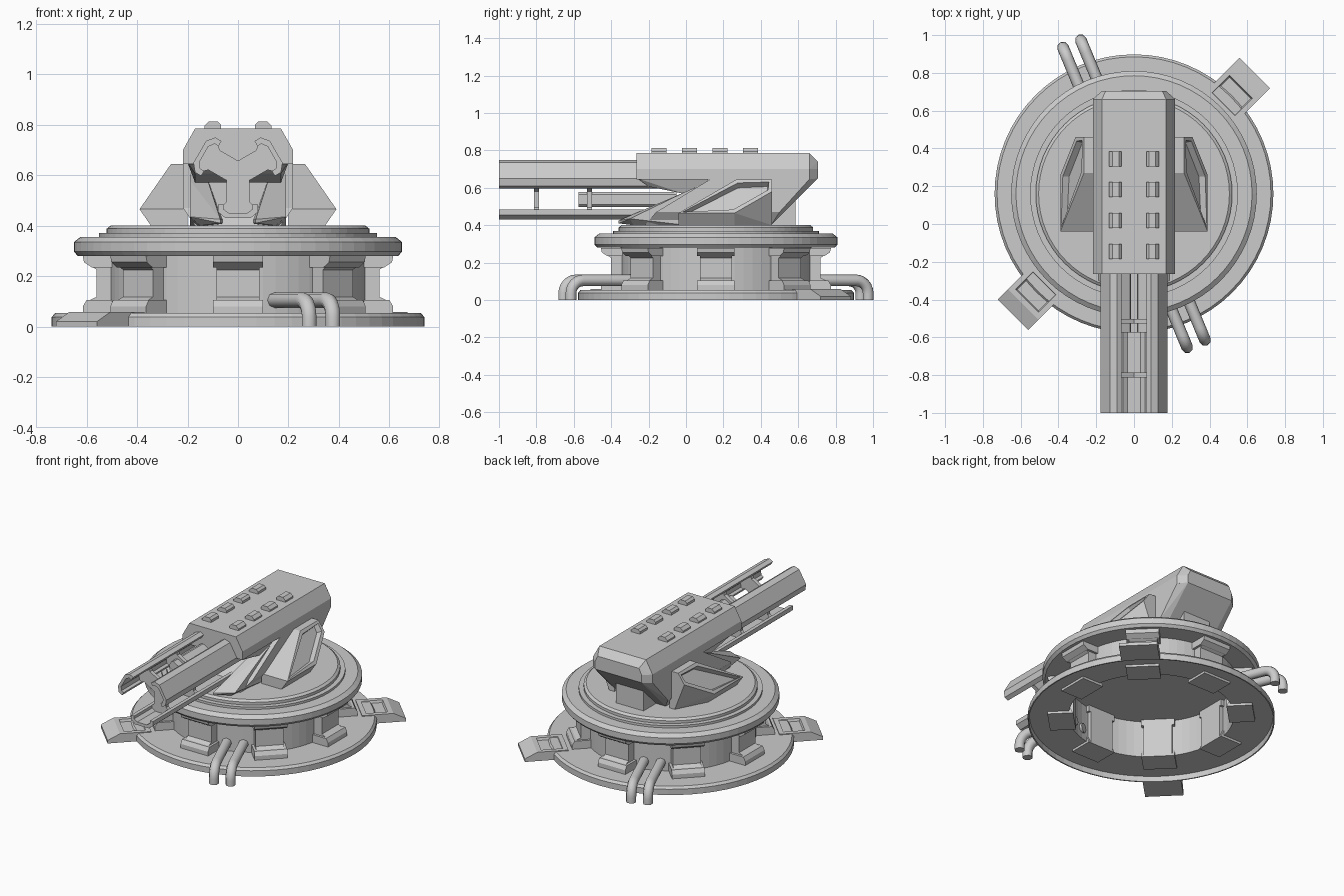
import bpy, bmesh
from math import sin, cos, pi, radians
from mathutils import Matrix, Vector

if "Cube" in bpy.data.objects:
    bpy.data.objects.remove(bpy.data.objects["Cube"])

CY = 0.16    # centre of the round base along y
AXIS_Z = 0.605  # barrel axis height


def finish(name, bm):
    bmesh.ops.recalc_face_normals(bm, faces=bm.faces)
    me = bpy.data.meshes.new(name)
    bm.to_mesh(me)
    bm.free()
    ob = bpy.data.objects.new(name, me)
    bpy.context.collection.objects.link(ob)
    return ob


def prism(name, pts, direction):
    """Extrude a planar outline of 3D points along a direction."""
    bm = bmesh.new()
    a = [bm.verts.new(p) for p in pts]
    b = [bm.verts.new(Vector(p) + Vector(direction)) for p in pts]
    bm.faces.new(a)
    bm.faces.new(b[::-1])
    for i in range(len(a)):
        j = (i + 1) % len(a)
        bm.faces.new((a[j], a[i], b[i], b[j]))
    return finish(name, bm)


def hull_bm(pts, mirror=False):
    bm = bmesh.new()
    for x, y, z in pts:
        for s in ((1, -1) if mirror else (1,)):
            bm.verts.new((x * s, y, z))
    r = bmesh.ops.convex_hull(bm, input=bm.verts)
    junk = [e for e in r["geom_interior"] if isinstance(e, bmesh.types.BMVert)]
    bmesh.ops.delete(bm, geom=junk, context='VERTS')
    bmesh.ops.dissolve_limit(bm, angle_limit=radians(2), verts=bm.verts, edges=bm.edges)
    bmesh.ops.recalc_face_normals(bm, faces=bm.faces)
    return bm


def inset_face(bm, normal, thickness, depth):
    f = max(bm.faces, key=lambda q: q.normal.dot(Vector(normal).normalized()))
    bmesh.ops.inset_individual(bm, faces=[f], thickness=thickness, depth=0)
    bmesh.ops.inset_individual(bm, faces=[f], thickness=0.008, depth=-depth)


def spin_about_base(ob, ang):
    ob.matrix_world = Matrix.Translation((0, CY, 0)) @ Matrix.Rotation(ang, 4, 'Z')


# Round base: open-bottomed drum with thin flange and stepped turntable
profile = [(0, .275), (.495, .275), (.495, .035), (.728, .035), (.73, 0), (.738, 0), (.738, .038), (.725, .053),
           (.51, .053), (.51, .28), (.635, .28), (.65, .297), (.65, .335), (.625, .355), (.55, .355),
           (.55, .37), (.52, .37), (.52, .388), (.505, .4), (0, .4)]
bm = bmesh.new()
vs = [bm.verts.new((r, 0, z)) for r, z in profile]
es = [bm.edges.new(p) for p in zip(vs, vs[1:])]
bmesh.ops.spin(bm, geom=vs + es, cent=(0, 0, 0), axis=(0, 0, 1), angle=2 * pi, steps=64)
bmesh.ops.remove_doubles(bm, verts=bm.verts, dist=1e-4)
spin_about_base(finish("base_drum", bm), 0)

# Eight C-shaped clamps round the drum, with wider foot and head
clamp = [(.46, .02), (.61, .02), (.61, .08), (.597, .1), (.56, .118), (.56, .225), (.61, .258), (.61, .279), (.46, .279)]
foot = [(.46, .02), (.615, .02), (.615, .08), (.6, .105), (.5, .105)]
head = [(.46, .279), (.615, .279), (.61, .255), (.58, .235), (.46, .235)]
for k in range(8):
    for name, outline, w in (("clamp_body", clamp, .085), ("clamp_foot", foot, .1), ("clamp_head", head, .1)):
        spin_about_base(prism(name, [(r, -w, z) for r, z in outline], (0, 2 * w, 0)), k * pi / 4)

# Two mounting tabs on the flange: recessed top plate and solid outer end
for k in range(2):
    bm = hull_bm([(r, s * .115, z) for s in (1, -1)
                  for r, z in ((.64, .04), (.64, .058), (.83, .058), (.83, .04))])
    inset_face(bm, (0, 0, 1), .042, .015)
    spin_about_base(finish("mounting_tab_top", bm), pi / 4 + k * pi)
    end = [(.728, 0), (.728, .04), (.83, .04), (.83, .058), (.905, .02), (.905, 0)]
    spin_about_base(prism("mounting_tab_end", [(r, -.115, z) for r, z in end], (0, .23, 0)), pi / 4 + k * pi)

# Two pairs of bent pipes
for k in range(2):
    for off in (-.051, .051):
        cu = bpy.data.curves.new("pipe", 'CURVE')
        cu.dimensions = '3D'
        cu.bevel_depth = .031
        cu.bevel_resolution = 2
        cu.use_fill_caps = True
        R, end, top = .07, .86, .105
        pts = [(.48, top)] + [(end - R + R * sin(a * pi / 12), top - R + R * cos(a * pi / 12)) for a in range(7)]
        pts.append((end, 0))
        sp = cu.splines.new('POLY')
        sp.points.add(len(pts) - 1)
        for p, (r, z) in zip(sp.points, pts):
            p.co = (r, off, z, 1)
        sp.use_smooth = True
        ob = bpy.data.objects.new("pipe", cu)
        bpy.context.collection.objects.link(ob)
        spin_about_base(ob, radians(-67.5) + k * pi)

# Upper housing
finish("housing_top", hull_bm(
    [(x, y, z) for y in (-.265, .66) for x, z in ((.17, .785), (.218, .7), (.218, .645))]
    + [(.15, .705, .74), (.17, .705, .7), (.17, .705, .65)], True))

# Lower housing with sloped front and rear, and the collar under the rails
finish("housing_lower", hull_bm(
    [(.218, .13, .646), (.218, .66, .646), (.17, .705, .65), (.218, -.16, .47), (.218, .5, .47),
     (.17, -.22, .4), (.17, .455, .4)], True))
# Two cheeks form a V-shaped trough round the barrel
for s in (1, -1):
    finish("front_cheek", hull_bm([(s * x, y, z) for x, y, z in (
        (.19, 0, .58), (.12, 0, .58), (.19, .15, .645), (.19, -.3, .435), (.07, -.36, .425), (.07, -.36, .41),
        (.15, -.28, .4), (.19, 0, .4), (.05, 0, .42), (.05, .1, .4))]))
finish("rail_collar", hull_bm(
    [(.2, -.26, .65), (.2, .12, .65), (.17, -.2, .607), (.17, -.02, .57), (.17, .1, .57)], True))
finish("rear_block", hull_bm([(.1, y, z) for y in (.3, .585) for z in (.39, .53)], True))

# Side armour with recessed sloping face
for s in (1, -1):
    bm = hull_bm([(s * x, y, z) for x, y, z in (
        (.39, -.04, .465), (.39, .26, .465), (.31, .46, .58), (.265, .46, .645), (.265, .27, .645),
        (.345, -.04, .4), (.345, .26, .4), (.24, .46, .4), (.2, .46, .4), (.2, -.04, .4),
        (.2, -.04, .465), (.2, .27, .645), (.2, .46, .645))])
    inset_face(bm, (s * .18, 0, .125), .024, .035)
    finish("side_armour", bm)

# Roof studs, chamfered on the outside
for s in (1, -1):
    for y in (-.145, .018, .182, .345):
        prism("roof_stud", [(s * x, y - .04, z) for x, z in
                            ((.067, .78), (.067, .8), (.08, .813), (.115, .813), (.133, .795), (.133, .78))],
              (0, .08, 0))


# Three-rail barrel: channel rails, core bars and ties around one axis
def radial(name, outline, ang, y0, y1):
    c, n = cos(ang), sin(ang)
    return prism(name, [(r * c - t * n, y0, AXIS_Z + r * n + t * c) for t, r in outline], (0, y1 - y0, 0))


half = [(.05, .175), (.08, .15), (.08, .122), (.057, .122), (.057, .14), (.035, .156)]
rail = half + [(-t, r) for t, r in reversed(half)]
bar = [(.027, .04), (.027, .095), (.015, .107), (-.015, .107), (-.027, .095), (-.027, .04), (-.015, .028), (.015, .028)]
tie = [(.045, 0), (.045, .11), (.06, .125), (.06, .145), (.03, .16), (-.03, .16), (-.06, .145), (-.06, .125),
       (-.045, .11), (-.045, 0)]
for ang in (radians(30), radians(150), radians(270)):
    radial("barrel_rail", rail, ang, -1, -.15)
    radial("core_bar", bar, ang, -.575, -.05)
    for y in (-.8, -.515):
        radial("rail_tie", tie, ang, y - .013, y + .013)
